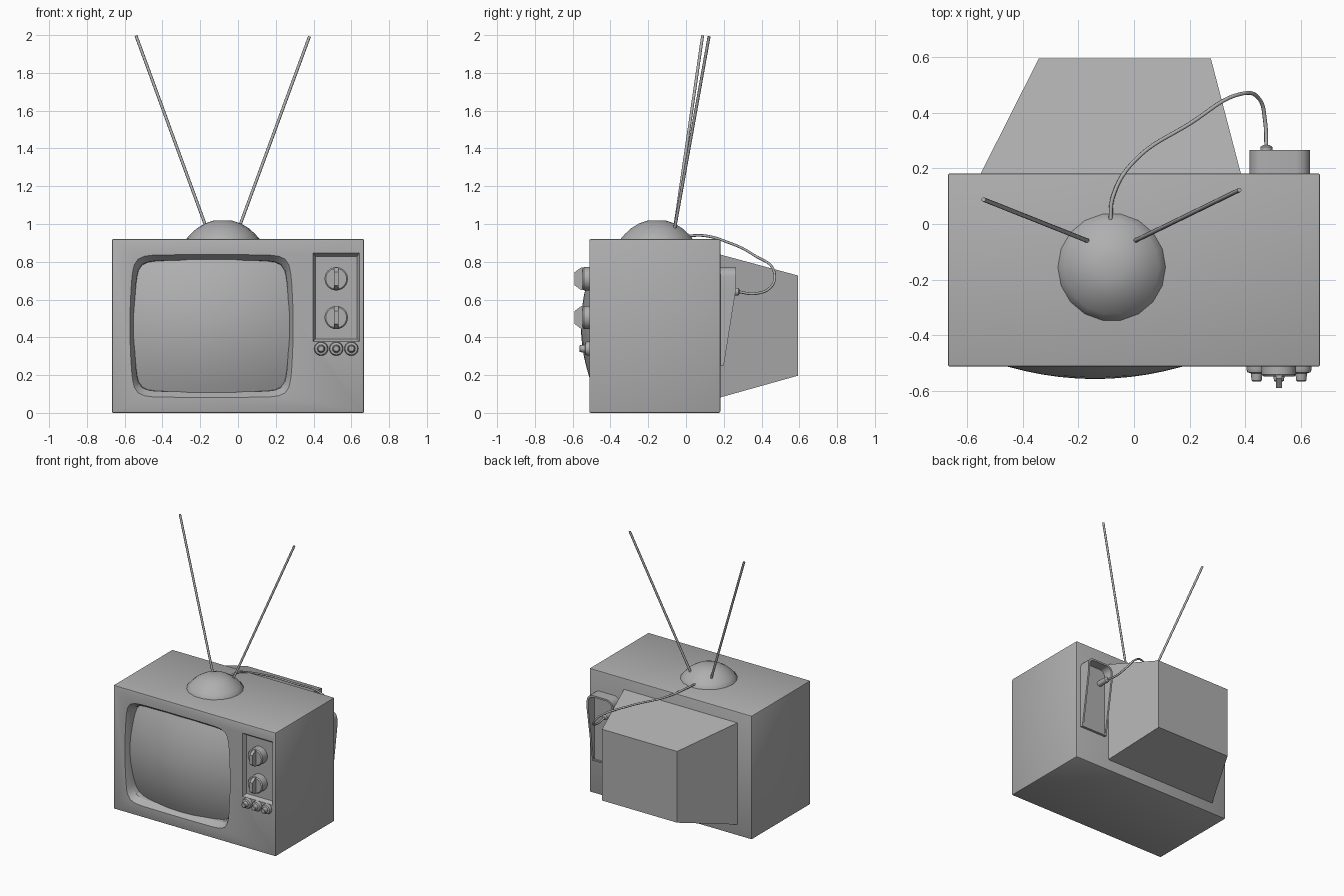
import bpy, bmesh, math
from mathutils import Vector

if "Cube" in bpy.data.objects:
    bpy.data.objects.remove(bpy.data.objects["Cube"])

# Dark grey plastic shared by every part
GREY = bpy.data.materials.new("dark_grey")
GREY.diffuse_color = (0.43, 0.43, 0.43, 1)
GREY.use_nodes = True
GREY.node_tree.nodes["Principled BSDF"].inputs["Base Color"].default_value = GREY.diffuse_color


def loft(name, rings, smooth=None, bevel=0):
    """Closed solid skinned through rings of points, with capped ends."""
    bm = bmesh.new()
    vr = [[bm.verts.new(p) for p in r] for r in rings]
    n = len(rings[0])
    for a, b in zip(vr, vr[1:]):
        for i in range(n):
            j = (i + 1) % n
            bm.faces.new((a[i], a[j], b[j], b[i]))
    bm.faces.new(vr[0])
    bm.faces.new(vr[-1])
    if bevel:
        bmesh.ops.bevel(bm, geom=bm.edges[:], offset=bevel, segments=2,
                        profile=0.5, affect='EDGES')
    bmesh.ops.recalc_face_normals(bm, faces=bm.faces[:])
    me = bpy.data.meshes.new(name)
    bm.to_mesh(me)
    bm.free()
    me.materials.append(GREY)
    ob = bpy.data.objects.new(name, me)
    bpy.context.collection.objects.link(ob)
    if smooth:
        select(ob)
        bpy.ops.object.shade_smooth_by_angle(angle=math.radians(smooth))
    return ob


def select(ob):
    bpy.ops.object.select_all(action='DESELECT')
    ob.select_set(True)
    bpy.context.view_layer.objects.active = ob


def rect(x0, x1, z0, z1, y):
    return [(x0, y, z0), (x1, y, z0), (x1, y, z1), (x0, y, z1)]


def circle(c, r, axis, n):
    """Ring of n points around c, perpendicular to axis."""
    q = Vector(axis).to_track_quat('Z', 'Y')
    return [Vector(c) + q @ Vector((r * math.cos(2 * math.pi * i / n),
                                    r * math.sin(2 * math.pi * i / n), 0)) for i in range(n)]


def turned(name, x, z, profile, n=20):
    """Part turned around the y axis from (y, radius) pairs."""
    return loft(name, [circle((x, y, z), r, (0, 1, 0), n) for y, r in profile], 35)


CX, CZ = -0.14, 0.46


def barrel(a, b, y, n=12, count=96):
    """Rounded barrel-sided screen outline; y may depend on the local position."""
    pts = []
    for i in range(count):
        t = 2 * math.pi * i / count
        c, s = math.cos(t), math.sin(t)
        r = (abs(c) ** n + abs(s) ** n) ** (-1 / n)
        # sides bulge out slightly towards the middle
        u, v = a * r * c, b * r * s
        u *= 1 - 0.05 * (v / b) ** 2
        v *= 1 - 0.01 * (u / a) ** 2
        pts.append((CX + u, y(u, v) if callable(y) else y, CZ + v))
    return pts


# Cabinet with screen opening and control recess
cabinet = loft("cabinet", [rect(-0.668, 0.668, 0, 0.92, -0.512),
                           rect(-0.668, 0.668, 0, 0.92, 0.182)], bevel=0.008)
cutters = [
    loft("screen_cutter", [barrel(0.443, 0.388, -0.56), barrel(0.432, 0.378, -0.512),
                           barrel(0.409, 0.348, -0.47), barrel(0.404, 0.343, -0.40)]),
    loft("control_cutter", [rect(0.397, 0.643, 0.377, 0.847, -0.55),
                            rect(0.397, 0.643, 0.377, 0.847, -0.512),
                            rect(0.410, 0.630, 0.392, 0.828, -0.485)]),
]
select(cabinet)
for c in cutters:
    c.hide_render = True
    m = cabinet.modifiers.new("cut", 'BOOLEAN')
    m.operation, m.solver, m.object = 'DIFFERENCE', 'EXACT', c
    bpy.ops.object.modifier_apply(modifier=m.name)
for c in cutters:
    bpy.data.objects.remove(c)
bpy.ops.object.shade_smooth_by_angle(angle=math.radians(30))

# Bulging glass screen
bulge = lambda u, v: -0.556 + 0.45 * u * u + 0.6 * v * v
loft("screen", [barrel(0.414 * s, 0.353 * s, bulge) for s in
                (0.04, 0.15, 0.3, 0.45, 0.6, 0.75, 0.88, 1)]
     + [barrel(0.414, 0.353, -0.395)], 40)

# Tapered tube housing at the back
loft("back_housing", [rect(-0.553, 0.385, 0.08, 0.84, 0.175),
                      rect(-0.342, 0.276, 0.197, 0.727, 0.593)])

# Dials with grip bars
for i, z in enumerate((0.71, 0.505)):
    turned(f"dial_{i}", 0.52, z, [(-0.48, 0.062), (-0.54, 0.062), (-0.547, 0.055)], 24)
    side = [(-0.54, -0.06), (-0.555, -0.06), (-0.589, -0.035),
            (-0.589, 0.035), (-0.555, 0.06), (-0.54, 0.06)]
    loft(f"dial_grip_{i}", [[(0.52 + dx, y, z + dz) for y, dz in side]
                            for dx in (-0.011, 0.011)])

# Small knobs
for i, x in enumerate((0.44, 0.52, 0.6)):
    turned(f"small_knob_{i}", x, 0.34, [(-0.505, 0.037), (-0.522, 0.037),
                                        (-0.532, 0.033), (-0.536, 0.021),
                                        (-0.562, 0.018), (-0.565, 0.014)])


def arch(inset, y):
    """Round-topped outline of the terminal cup; y may depend on height."""
    x0, x1, z0, z1, r = 0.415 + inset, 0.632 - inset, 0.25 + inset, 0.771 - inset, 0.05 - inset / 2
    pts = [(x0, z0), (x1, z0), (x1, 0.66)]
    for cx, start in ((x1 - r, 0), (x0 + r, 90)):
        for k in range(6):
            t = math.radians(start + 18 * k)
            pts.append((cx + r * math.cos(t), z1 - r + r * math.sin(t)))
    pts.append((x0, 0.66))
    return [(x, y(z) if callable(y) else y, z) for x, z in pts]


# Wedge-shaped terminal cup on the back, hollow towards the top
slope = lambda z: 0.2 + 0.065 * min(1, (z - 0.25) / 0.41)
loft("terminal_cup", [arch(0, 0.175), arch(0, slope), arch(0.013, slope), arch(0.015, 0.197)], 30)
turned("cable_plug", 0.475, 0.642, [(0.19, 0.021), (0.277, 0.021), (0.283, 0.012)], 14)

# Antenna base dome
DX, DY = -0.08, -0.155
loft("antenna_base", [circle((DX, DY, z), r, (0, 0, 1), 18) for r, z in
                      ((0.194, 0.915), (0.193, 0.922), (0.17, 0.948), (0.138, 0.977),
                       (0.095, 1.003), (0.046, 1.019))], 40)

# Two antenna rods
for name, a, b in (("antenna_left", (-0.162, -0.062, 0.965), (-0.54, 0.088, 1.997)),
                   ("antenna_right", (0.0, -0.062, 0.965), (0.378, 0.122, 1.992))):
    a, b = Vector(a), Vector(b)
    loft(name, [circle(a, 0.008, b - a, 10), circle(b, 0.008, b - a, 10)], 40)

# Cable from the dome to the plug
path = [(-0.085, 0.01, 0.938), (-0.075, 0.1, 0.938), (0.0, 0.225, 0.902), (0.2, 0.36, 0.835),
        (0.385, 0.467, 0.745), (0.45, 0.448, 0.665), (0.47, 0.37, 0.632), (0.475, 0.27, 0.642)]
cu = bpy.data.curves.new("cable", 'CURVE')
cu.dimensions = '3D'
cu.bevel_depth, cu.bevel_resolution, cu.resolution_u = 0.007, 2, 8
cu.use_fill_caps = True
cu.materials.append(GREY)
sp = cu.splines.new('BEZIER')
sp.bezier_points.add(len(path) - 1)
for p, co in zip(sp.bezier_points, path):
    p.co = co
    p.handle_left_type = p.handle_right_type = 'AUTO'
cable = bpy.data.objects.new("cable", cu)
bpy.context.collection.objects.link(cable)
select(cable)
bpy.ops.object.convert(target='MESH')
bpy.ops.object.shade_smooth_by_angle(angle=math.radians(60))
